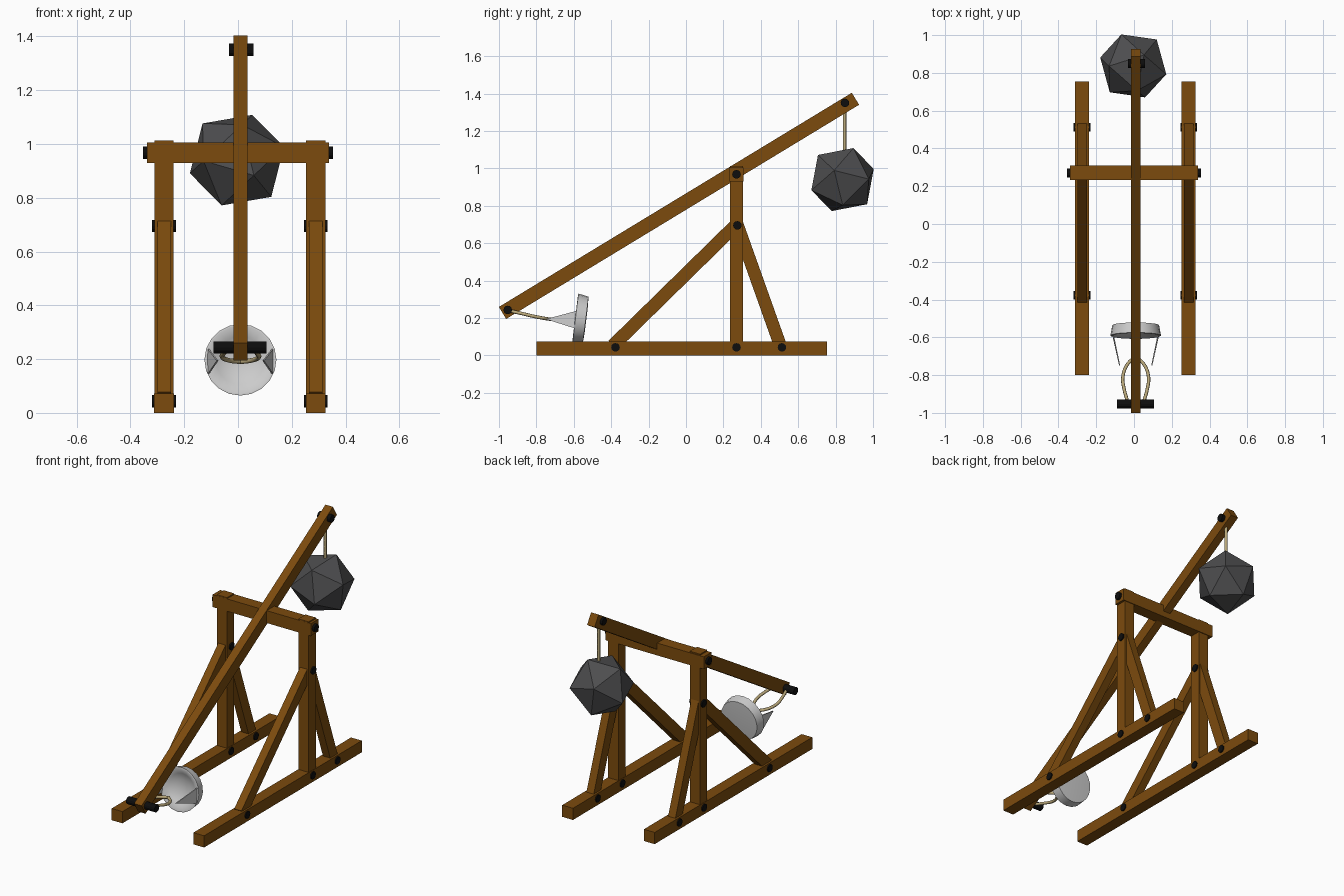
import bpy, bmesh, math
from mathutils import Vector, Matrix

if "Cube" in bpy.data.objects:
    bpy.data.objects.remove(bpy.data.objects["Cube"])

CX = 0.007  # frame centre line


def material(name, col):
    m = bpy.data.materials.new(name)
    m.diffuse_color = (*col, 1)
    m.use_nodes = True
    m.node_tree.nodes["Principled BSDF"].inputs["Base Color"].default_value = m.diffuse_color
    return m


WOOD = material("brown wood", (0.2, 0.07, 0.004))
IRON = material("black iron", (0.004, 0.004, 0.004))
STONE = material("dark stone", (0.075, 0.075, 0.078))
HIDE = material("pale grey pouch", (0.6, 0.6, 0.6))
ROPE = material("tan rope", (0.5, 0.4, 0.2))


def finish(name, bm, mat):
    bmesh.ops.recalc_face_normals(bm, faces=bm.faces)
    me = bpy.data.meshes.new(name)
    bm.to_mesh(me)
    bm.free()
    me.materials.append(mat)
    ob = bpy.data.objects.new(name, me)
    bpy.context.collection.objects.link(ob)
    return ob


def smooth(ob, angle=40):
    bpy.ops.object.select_all(action='DESELECT')
    ob.select_set(True)
    bpy.context.view_layer.objects.active = ob
    bpy.ops.object.shade_smooth_by_angle(angle=math.radians(angle))


def timber(name, x, a, b, wx, w):
    """Square beam in a yz plane from a to b, each (y, z)."""
    dy, dz = b[0] - a[0], b[1] - a[1]
    bm = bmesh.new()
    bmesh.ops.create_cube(bm, size=1, matrix=Matrix.Translation((x, (a[0] + b[0]) / 2, (a[1] + b[1]) / 2))
                          @ Matrix.Rotation(math.atan2(dz, dy), 4, 'X')
                          @ Matrix.Diagonal((wx, math.hypot(dy, dz), w, 1)))
    return finish(name, bm, WOOD)


def pin(name, x, y, z, length, r=0.023):
    bm = bmesh.new()
    bmesh.ops.create_cone(bm, cap_ends=True, segments=12, radius1=r, radius2=r, depth=length,
                          matrix=Matrix.Translation((x, y, z)) @ Matrix.Rotation(math.pi / 2, 4, 'Y'))
    return finish(name, bm, IRON)


def rope(name, pts):
    cu = bpy.data.curves.new(name, 'CURVE')
    cu.dimensions = '3D'
    cu.bevel_depth = 0.009
    cu.bevel_resolution = 2
    cu.use_fill_caps = True
    cu.resolution_u = 6
    sp = cu.splines.new('BEZIER')
    sp.bezier_points.add(len(pts) - 1)
    for bp, p in zip(sp.bezier_points, pts):
        bp.co = p
        bp.handle_left_type = bp.handle_right_type = 'AUTO'
    cu.materials.append(ROPE)
    ob = bpy.data.objects.new(name, cu)
    bpy.context.collection.objects.link(ob)


# side frames: rail, post, two braces and their pins
for side, s in (("left", -1), ("right", 1)):
    x = CX + s * 0.282
    timber(side + "_rail", x, (-0.8, 0.0365), (0.755, 0.0365), 0.074, 0.073)
    timber(side + "_post", x, (0.269, 0.01), (0.269, 1.013), 0.071, 0.07)
    timber(side + "_front_brace", x, (-0.39, 0.053), (0.275, 0.705), 0.05, 0.07)
    timber(side + "_rear_brace", x, (0.507, 0.045), (0.272, 0.705), 0.05, 0.068)
    for i, (y, z) in enumerate([(-0.377, 0.043), (0.27, 0.043), (0.513, 0.043), (0.275, 0.695)]):
        pin(f"{side}_pin_{i}", x, y, z, 0.088)

# crossbeam with its axle
bm = bmesh.new()
bmesh.ops.create_cube(bm, size=1, matrix=Matrix.Translation((0, 0.271, 0.967))
                      @ Matrix.Diagonal((0.678, 0.075, 0.077, 1)))
finish("crossbeam", bm, WOOD)
pin("axle", 0, 0.27, 0.968, 0.708)

# throwing arm and end pins
timber("throwing_arm", 0.009, (-0.981, 0.227), (0.906, 1.372), 0.052, 0.075)
pin("weight_pin", 0.012, 0.85, 1.35, 0.09)
pin("sling_pin", 0.008, -0.953, 0.243, 0.197)

# counterweight: tilted icosahedron hung from a rope
Z = Vector((0.305, 0.31, 0.9)).normalized()
B = Vector((-0.68, 0.0, 0.745))
X = (B - Z * B.dot(Z)).normalized()
rot = Matrix((X, Z.cross(X), Z)).transposed().to_4x4()
bm = bmesh.new()
bmesh.ops.create_icosphere(bm, subdivisions=1, radius=0.187,
                           matrix=Matrix.Translation((-0.004, 0.837, 0.94)) @ rot)
finish("counterweight", bm, STONE)
rope("weight_rope", [(0.009, 0.848, 1.08), (0.009, 0.848, 1.32)])

# sling pouch: lathed dish, opening to the front and tilted back
bm = bmesh.new()
profile = [(0.0, 0.030), (0.07, 0.030), (0.124, 0.027), (0.134, -0.028),
           (0.126, -0.030), (0.09, -0.005), (0.05, 0.010), (0.0, 0.016)]
vs = [bm.verts.new((r, y, 0)) for r, y in profile]
es = [bm.edges.new(p) for p in zip(vs, vs[1:])]
bmesh.ops.spin(bm, geom=vs + es, axis=(0, 1, 0), cent=(0, 0, 0), angle=2 * math.pi, steps=20)
bmesh.ops.remove_doubles(bm, verts=bm.verts, dist=0.0005)
bmesh.ops.transform(bm, verts=bm.verts, matrix=Matrix.Translation((0.009, -0.563, 0.194))
                    @ Matrix.Rotation(math.radians(-7), 4, 'X'))
smooth(finish("sling_pouch", bm, HIDE), 50)

# tapering pouch flaps and the sling loop on each side
for side, s in (("left", -1), ("right", 1)):
    bm = bmesh.new()
    tri = [(0.122, -0.585, 0.238), (0.122, -0.596, 0.145), (0.088, -0.75, 0.194)]
    outer = [bm.verts.new((0.009 + s * x, y, z)) for x, y, z in tri]
    inner = [bm.verts.new((0.009 + s * (x - 0.006), y, z)) for x, y, z in tri]
    bm.faces.new(outer)
    bm.faces.new(inner[::-1])
    for i in range(3):
        j = (i + 1) % 3
        bm.faces.new((outer[i], outer[j], inner[j], inner[i]))
    finish(side + "_pouch_flap", bm, HIDE)
    rope(side + "_sling_rope", [(0.009 + s * x, y, z) for x, y, z in
         [(0.04, -0.95, 0.24), (0.062, -0.87, 0.222), (0.068, -0.81, 0.208),
          (0.045, -0.745, 0.196), (0.0, -0.70, 0.19)]])
